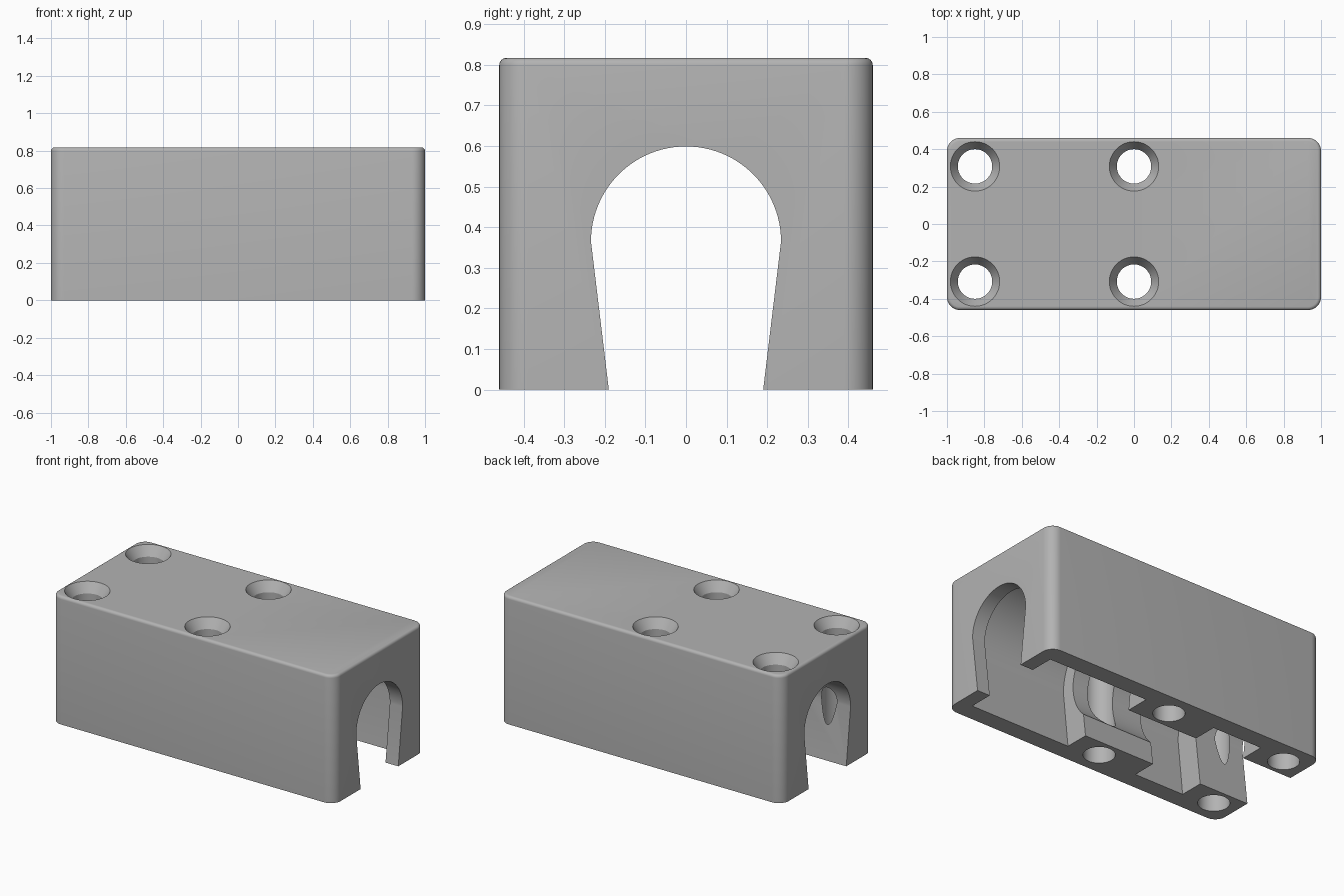
import bpy, bmesh, math

if "Cube" in bpy.data.objects:
    bpy.data.objects.remove(bpy.data.objects["Cube"])

AXIS_Z = 0.365          # height of the long bore axis
HEIGHT = 0.817

gray = bpy.data.materials.new("plain gray")
gray.diffuse_color = (0.45, 0.45, 0.45, 1)
gray.use_nodes = True
gray.node_tree.nodes["Principled BSDF"].inputs["Base Color"].default_value = gray.diffuse_color


def add_object(name, bm):
    bmesh.ops.recalc_face_normals(bm, faces=bm.faces)
    mesh = bpy.data.meshes.new(name)
    bm.to_mesh(mesh)
    bm.free()
    mesh.materials.append(gray)
    obj = bpy.data.objects.new(name, mesh)
    bpy.context.collection.objects.link(obj)
    return obj


def extrude_x(name, profile, x0, x1):
    """Prism along x from a (y, z) outline."""
    bm = bmesh.new()
    face = bm.faces.new([bm.verts.new((x0, y, z)) for y, z in profile])
    new = bmesh.ops.extrude_face_region(bm, geom=[face])["geom"]
    bmesh.ops.translate(bm, vec=(x1 - x0, 0, 0),
                        verts=[v for v in new if isinstance(v, bmesh.types.BMVert)])
    return add_object(name, bm)


def arch(foot, radius, steps=48):
    """Round arch on legs that narrow to the given half width at the floor."""
    below = 0.1
    low = foot - (radius - foot) * below / AXIS_Z
    pts = [(radius * math.cos(math.pi * i / steps),
            AXIS_Z + radius * math.sin(math.pi * i / steps)) for i in range(steps + 1)]
    return [(low, -below)] + pts + [(-low, -below)]


def lathe_z(name, profile, x, y, steps=48):
    """Solid of revolution about a vertical axis from (radius, z) points."""
    bm = bmesh.new()
    rings = [[bm.verts.new((x + r * math.cos(2 * math.pi * i / steps),
                            y + r * math.sin(2 * math.pi * i / steps), z))
              for i in range(steps)] for r, z in profile]
    for a, b in zip(rings, rings[1:]):
        for i in range(steps):
            j = (i + 1) % steps
            bm.faces.new((a[i], a[j], b[j], b[i]))
    bm.faces.new(rings[0])
    bm.faces.new(rings[-1])
    return add_object(name, bm)


# Block with rounded upright corners and a small rounded top edge
bm = bmesh.new()
bmesh.ops.create_cube(bm, size=1)
for v in bm.verts:
    v.co = (v.co.x * 2, v.co.y * 0.92, (v.co.z + 0.5) * HEIGHT)
upright = [e for e in bm.edges if abs(e.verts[0].co.z - e.verts[1].co.z) > 0.1]
bmesh.ops.bevel(bm, geom=upright, offset=0.07, segments=10, profile=0.5, affect='EDGES')
rim = [e for e in bm.edges if all(v.co.z > HEIGHT - 0.001 for v in e.verts)]
bmesh.ops.bevel(bm, geom=rim, offset=0.018, segments=4, profile=0.5, affect='EDGES')
housing = add_object("housing", bm)

# Narrow slot, two wide pockets and the round bore between them
cutters = [
    extrude_x("slot_cutter", arch(0.19, 0.234), -1.1, 1.1),
    extrude_x("long_pocket_cutter", arch(0.345, 0.385), 0.2, 0.91),
    extrude_x("short_pocket_cutter", arch(0.345, 0.385), -0.65, -0.3),
    extrude_x("bore_cutter",
              [(0.3 * math.cos(2 * math.pi * i / 64),
                AXIS_Z + 0.3 * math.sin(2 * math.pi * i / 64)) for i in range(64)],
              -0.32, 0.22),
]

# Countersunk screw holes
for x in (-0.85, 0):
    for y in (-0.308, 0.308):
        cutters.append(lathe_z("screw_hole_cutter",
                               [(0.092, -0.1), (0.092, HEIGHT - 0.06),
                                (0.132, HEIGHT), (0.132, HEIGHT + 0.1)], x, y))

# Cut everything out of the block, then drop the cutters
for cutter in cutters:
    mod = housing.modifiers.new(cutter.name, 'BOOLEAN')
    mod.operation = 'DIFFERENCE'
    mod.solver = 'EXACT'
    mod.object = cutter
bpy.context.view_layer.update()
graph = bpy.context.evaluated_depsgraph_get()
result = bpy.data.meshes.new_from_object(housing.evaluated_get(graph))
housing.modifiers.clear()
housing.data = result
for cutter in cutters:
    bpy.data.objects.remove(cutter, do_unlink=True)

# Smooth curves, sharp corners
bpy.ops.object.select_all(action='DESELECT')
housing.select_set(True)
bpy.context.view_layer.objects.active = housing
bpy.ops.object.shade_smooth_by_angle(angle=math.radians(30))
